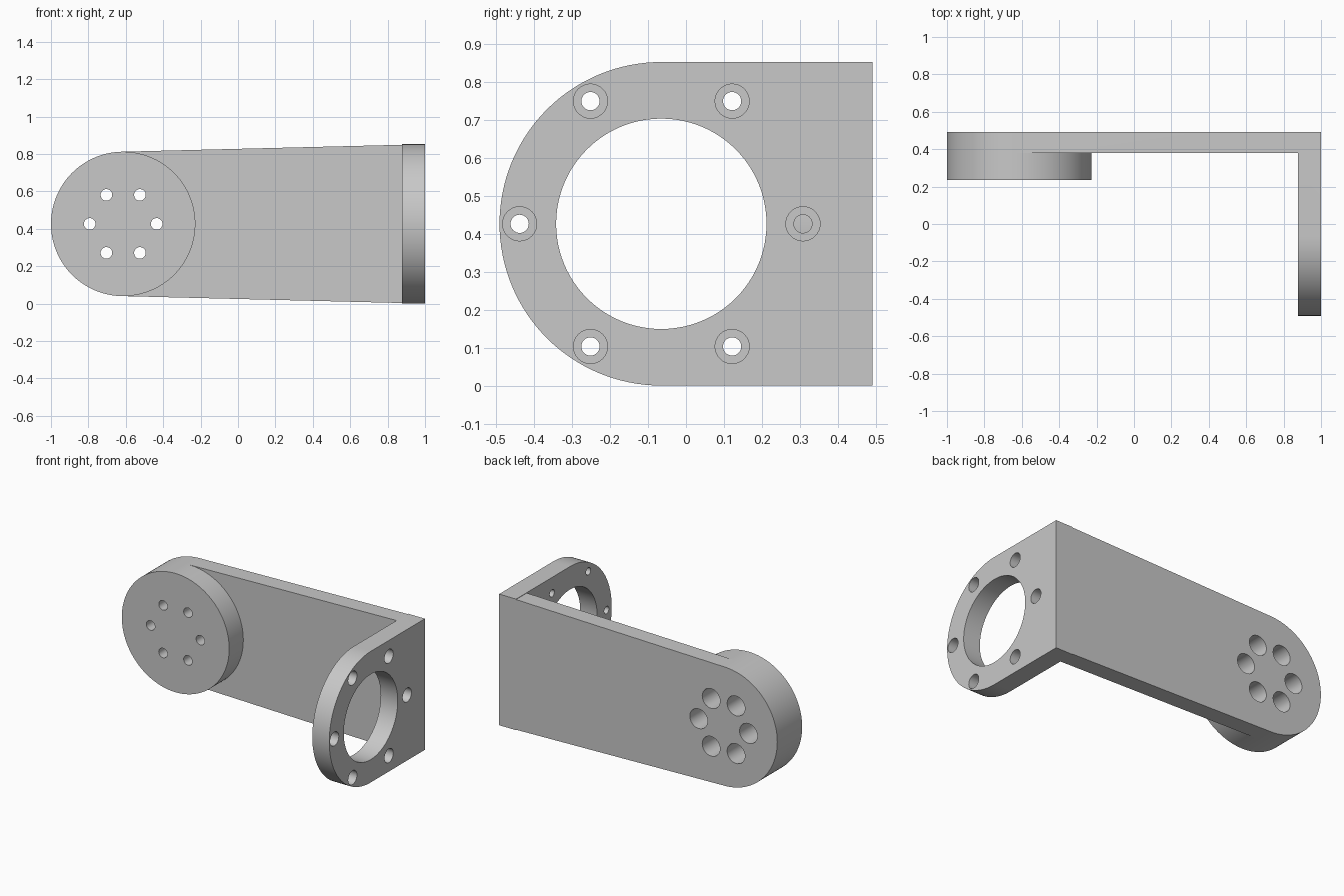
import bpy, bmesh, math
from mathutils import Vector

if "Cube" in bpy.data.objects:
    bpy.data.objects.remove(bpy.data.objects["Cube"])

grey = bpy.data.materials.new("light_grey")
grey.use_nodes = True
colour = (0.58, 0.58, 0.58, 1)
grey.diffuse_color = colour
grey.node_tree.nodes["Principled BSDF"].inputs["Base Color"].default_value = colour

MID = 0.426            # centre height, also half the flange height
BACK, INNER = 0.491, 0.38
BOSS_X, BOSS_R, BOSS_FRONT = -0.614, 0.386, 0.235
RING_Y, FLANGE_IN = -0.065, 0.878


def arc(cx, cz, r, start, end, n):
    """Points on an arc, angles in degrees."""
    angles = [math.radians(start + (end - start) * i / n) for i in range(n + 1)]
    return [(cx + r * math.cos(a), cz + r * math.sin(a)) for a in angles]


def prism(name, outline, axis, lo, hi):
    """Extrude an outline, drawn in (x, z) or (y, z), along y or x."""
    bm = bmesh.new()
    place = (lambda p: (p[0], lo, p[1])) if axis == "y" else (lambda p: (lo, p[0], p[1]))
    face = bm.faces.new([bm.verts.new(place(p)) for p in outline])
    out = bmesh.ops.extrude_face_region(bm, geom=[face])
    step = Vector((0, hi - lo, 0)) if axis == "y" else Vector((hi - lo, 0, 0))
    moved = [v for v in out["geom"] if isinstance(v, bmesh.types.BMVert)]
    bmesh.ops.translate(bm, verts=moved, vec=step)
    bmesh.ops.recalc_face_normals(bm, faces=bm.faces)
    mesh = bpy.data.meshes.new(name)
    bm.to_mesh(mesh)
    bm.free()
    mesh.materials.append(grey)
    obj = bpy.data.objects.new(name, mesh)
    bpy.context.collection.objects.link(obj)
    return obj


def cylinder(name, cx, cz, r, axis, lo, hi, n=32):
    return prism(name, arc(cx, cz, r, 0, 360, n)[:-1], axis, lo, hi)


def combine(body, tool, operation):
    mod = body.modifiers.new(operation.lower(), "BOOLEAN")
    mod.operation, mod.object, mod.solver = operation, tool, "EXACT"
    bpy.context.view_layer.objects.active = body
    bpy.ops.object.modifier_apply(modifier=mod.name)
    bpy.data.objects.remove(tool)


# Tapered arm with a round end, tangent to the boss
tilt = math.degrees(math.asin((MID - BOSS_R) / (1 - BOSS_X)))
end_arc = arc(BOSS_X, MID, BOSS_R, 90 + tilt, 270 - tilt, 64)
bracket = prism("bracket", end_arc + [(1, 0), (1, 2 * MID)], "y", INNER, BACK)

# Round boss on the inner side of the arm
boss_outline = arc(BOSS_X, MID, BOSS_R, 90 + tilt, 270 - tilt, 64)
boss_outline += arc(BOSS_X, MID, BOSS_R, 270 - tilt, 450 + tilt, 64)[1:-1]
combine(bracket, prism("boss", boss_outline, "y", BOSS_FRONT, INNER), "UNION")

# Flange with a half-round front edge
flange_outline = arc(RING_Y, MID, MID, 90, 270, 64) + [(BACK, 0), (BACK, 2 * MID)]
combine(bracket, prism("flange", flange_outline, "x", FLANGE_IN, 1), "UNION")

# Large bore through the flange
combine(bracket, cylinder("bore", RING_Y, MID, 0.277, "x", 0.8, 1.1, 96), "DIFFERENCE")

# Rings of six counterbored screw holes in the boss and the flange
for i in range(6):
    c, s = math.cos(i * math.pi / 3), math.sin(i * math.pi / 3)
    x, z = BOSS_X + 0.179 * c, MID + 0.179 * s
    combine(bracket, cylinder("boss_hole", x, z, 0.031, "y", 0.1, 0.45), "DIFFERENCE")
    combine(bracket, cylinder("boss_counterbore", x, z, 0.064, "y", 0.32, 0.6), "DIFFERENCE")
    y, z = RING_Y + 0.373 * c, MID + 0.373 * s
    combine(bracket, cylinder("flange_hole", y, z, 0.024, "x", 0.8, 0.97), "DIFFERENCE")
    combine(bracket, cylinder("flange_counterbore", y, z, 0.045, "x", 0.94, 1.1), "DIFFERENCE")

# Smooth the round walls and keep the edges sharp
bpy.ops.object.select_all(action="DESELECT")
bracket.select_set(True)
bpy.context.view_layer.objects.active = bracket
bpy.ops.object.shade_smooth_by_angle(angle=math.radians(30))
